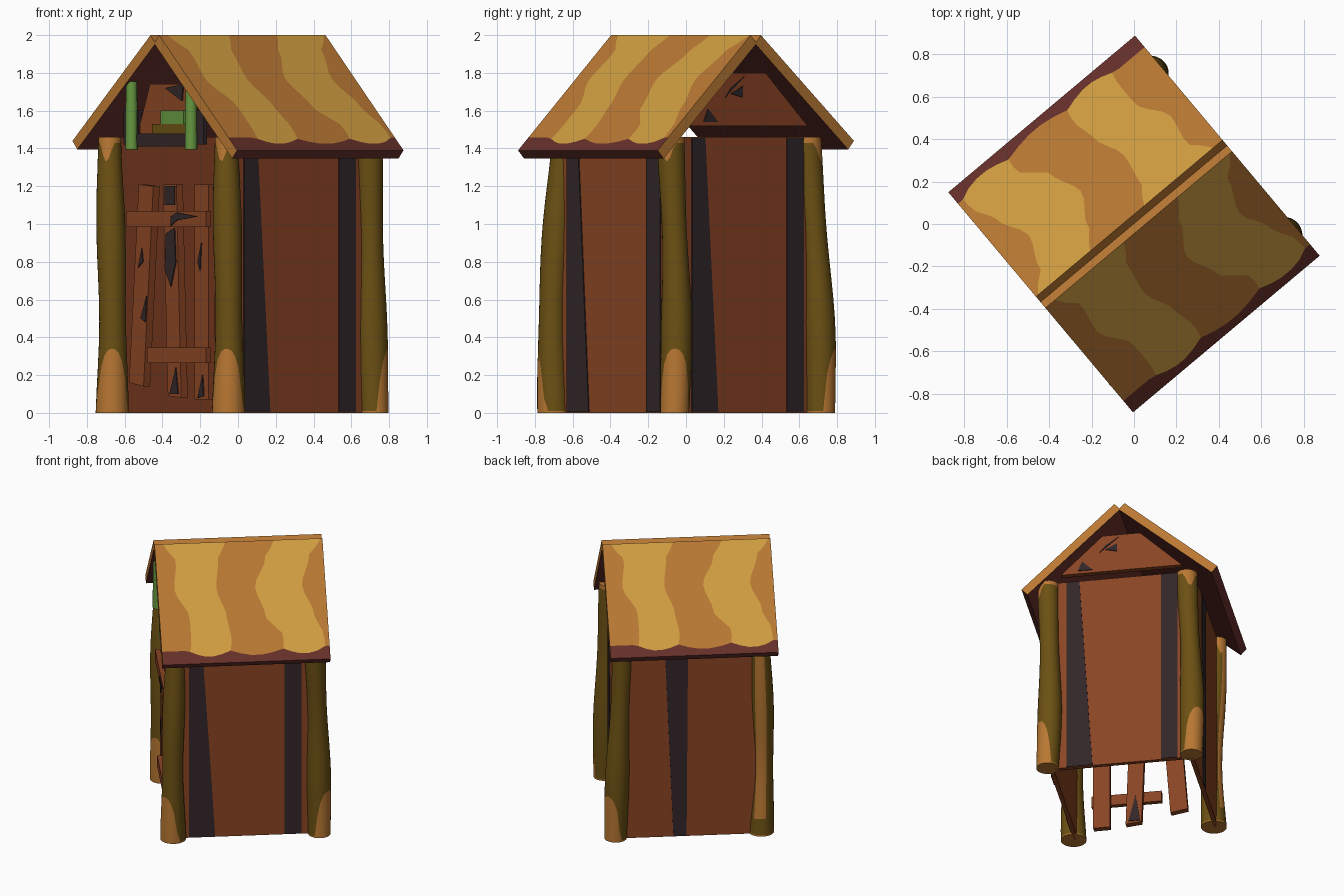
import bpy, bmesh, math
from mathutils import Matrix, Vector

if "Cube" in bpy.data.objects:
    bpy.data.objects.remove(bpy.data.objects["Cube"])

TURN = Matrix.Rotation(math.radians(-50), 4, 'Z')   # whole hut is turned on the grid


def material(name, hexa):
    lin = [((c / 255 + 0.055) / 1.055) ** 2.4 for c in bytes.fromhex(hexa)]
    m = bpy.data.materials.new(name)
    m.diffuse_color = (*lin, 1)
    m.use_nodes = True
    m.node_tree.nodes["Principled BSDF"].inputs["Base Color"].default_value = m.diffuse_color
    return m


ORANGE = material("orange wood", "B97833")
YELLOW = material("yellow wood", "D09D41")
BROWN = material("red brown wood", "8A4423")
DARK = material("dark crack", "322629")
MAROON = material("maroon edge", "66302A")
OLIVE = material("olive bark", "6B5013")
GREEN = material("green paint", "65963F")


def finish(name, bm, mats, matrix=TURN, smooth=False):
    bmesh.ops.recalc_face_normals(bm, faces=bm.faces)
    me = bpy.data.meshes.new(name)
    bm.to_mesh(me)
    bm.free()
    for m in mats:
        me.materials.append(m)
    ob = bpy.data.objects.new(name, me)
    bpy.context.collection.objects.link(ob)
    ob.matrix_world = matrix
    if smooth:
        bpy.ops.object.select_all(action='DESELECT')
        ob.select_set(True)
        bpy.context.view_layer.objects.active = ob
        bpy.ops.object.shade_smooth_by_angle(angle=math.radians(40))
    return ob


def board(name, pts, y0, y1, mat, side=0):
    """Outline in x-z, thick from y0 to y1, swung round to one side of the hut."""
    bm = bmesh.new()
    a = [bm.verts.new((x, y0, z)) for x, z in pts]
    b = [bm.verts.new((x, y1, z)) for x, z in pts]
    bm.faces.new(a)
    bm.faces.new(b[::-1])
    for i in range(len(pts)):
        j = (i + 1) % len(pts)
        bm.faces.new((a[i], b[i], b[j], a[j]))
    return finish(name, bm, [mat], TURN @ Matrix.Rotation(math.radians(side), 4, 'Z'))


def rect(x0, x1, z0, z1):
    return [(x0, z0), (x1, z0), (x1, z1), (x0, z1)]


def interp(t, ts, vs):
    for k in range(len(ts) - 1):
        if t <= ts[k + 1]:
            f = (t - ts[k]) / (ts[k + 1] - ts[k])
            f = f * f * (3 - 2 * f)
            return vs[k] + (vs[k + 1] - vs[k]) * f
    return vs[-1]


# Roof slabs: grid columns follow the wavy grain edges, last row is the worn eave
TS = [0, .15, .38, .62, .8, 1]
GRAIN = [[0] * 6,
         [.05, .12, .10, .18, .18, .16],
         [.42, .37, .35, .40, .42, .40],
         [.71, .65, .58, .63, .73, .72],
         [.99, .91, .86, .92, .97, .98],
         [1] * 6]


def roof(name, drop, spin):
    M, R, W, L, TH = 5, 14, .643, .575, .06
    n = Vector((drop, 0, W)).normalized() * TH
    bm = bmesh.new()
    cols = 5 * M
    top, bot = [], []
    for c in range(cols + 1):
        band, f = min(c // M, 4), c / M - min(c // M, 4)
        eave = .90 + .045 * math.sin(math.pi * f) if 0 < band < 4 else .89
        tc, bc = [], []
        for r in range(R + 2):
            t = eave * r / R if r <= R else 1
            lo, hi = interp(t, TS, GRAIN[band]), interp(t, TS, GRAIN[band + 1])
            s = lo + (hi - lo) * f
            p = Vector((.035 + W * t, -L + 2 * L * s, 2 - drop * t))
            tc.append(bm.verts.new(p))
            bc.append(bm.verts.new(p - n))
        top.append(tc)
        bot.append(bc)

    def face(mi, *v):
        bm.faces.new(v).material_index = mi
    for c in range(cols):
        for r in range(R + 1):
            mi = 2 if r == R else (c // M) % 2
            face(mi, top[c][r], top[c][r + 1], top[c + 1][r + 1], top[c + 1][r])
            face(2, bot[c][r], bot[c + 1][r], bot[c + 1][r + 1], bot[c][r + 1])
        face(0, top[c][0], top[c + 1][0], bot[c + 1][0], bot[c][0])
        face(2, top[c][-1], bot[c][-1], bot[c + 1][-1], top[c + 1][-1])
    for c in (0, cols):
        for r in range(R + 1):
            face(0, top[c][r], bot[c][r], bot[c][r + 1], top[c][r + 1])
    finish(name, bm, [ORANGE, YELLOW, MAROON], TURN @ Matrix.Rotation(spin, 4, 'Z'))


roof("roof_right", .61, 0)
roof("roof_left", .56, math.pi)


# Log posts: bark in the middle, bare wood at the chipped ends
def post(name, base, top, chip, bend, bare=None):
    N, K, H = 24, 12, 1.46
    chip = math.radians(chip + 50)
    bm = bmesh.new()
    rings = []
    for k in range(K + 5):
        ring = []
        for i in range(N):
            a = math.tau * i / N
            c = max(0, math.cos(a - chip))
            lo = .01 + .33 * math.sqrt(max(0, 1 - ((1 - c) / .6) ** 1.2)) if c > .4 else .01
            hi = H - .03 - .1 * max(0, math.cos(2 * (a - chip) + .5)) ** 2
            zs = [0, lo / 2, lo] + [lo + (hi - lo) * q / K for q in range(1, K + 1)] + [(hi + H) / 2, H]
            z = zs[k]
            f = z / H
            r = .082 - .016 * f + .006 * math.sin(f * 9 + bend * 90)
            x = base[0] + (top[0] - base[0]) * f + bend * math.sin(f * math.pi * 1.4)
            y = base[1] + (top[1] - base[1]) * f - bend * .6 * math.sin(f * math.pi * 1.2)
            ring.append(bm.verts.new((x + r * math.cos(a), y + r * math.sin(a), z)))
        rings.append(ring)
    for k in range(K + 4):
        for i in range(N):
            j = (i + 1) % N
            f = bm.faces.new((rings[k][i], rings[k][j], rings[k + 1][j], rings[k + 1][i]))
            f.material_index = 0 if 2 <= k < K + 2 else 1
            if bare is not None and k >= 3:
                if math.cos(math.tau * (i + .5) / N - math.radians(bare + 50)) > .88:
                    f.material_index = 1
    bm.faces.new(rings[0][::-1]).material_index = 1
    bm.faces.new(rings[-1]).material_index = 1
    finish(name, bm, [OLIVE, ORANGE], smooth=True)


post("front_left_post", (-.47, -.475), (-.48, -.475), -92, .02, 115)
post("front_right_post", (.504, -.488), (.474, -.47), -100, .018)
post("back_right_post", (.509, .513), (.497, .484), -5, -.012)
post("back_left_post", (-.49, .525), (-.46, .47), 80, -.012)

# Side and back walls with dark grain stripes
for side, nm in ((90, "right"), (180, "back"), (-90, "left")):
    board(nm + "_wall", rect(-.48, .48, 0, 1.46), -.50, -.47, BROWN, side)
    if nm == "left":
        stripes = [[(-.13, .004), (-.04, .004), (-.03, 1.455), (-.19, 1.455)]]
    else:
        stripes = [[(-.38, .004), (-.2, .004), (-.29, 1.455), (-.38, 1.455)],
                   rect(.275, .39, .004, 1.455)]
    for i, s in enumerate(stripes):
        board(f"{nm}_wall_stripe_{i + 1}", s, -.506, -.5, DARK, side)

# Gable boards with cracks
board("back_gable", [(-.42, 1.52), (.42, 1.52), (.13, 1.8), (-.13, 1.8)], -.5, -.46, BROWN, 180)
for i, s in enumerate(([(-.15, 1.67), (-.02, 1.78), (-.11, 1.72)],
                       [(-.11, 1.69), (-.03, 1.67), (-.03, 1.73)],
                       [(-.3, 1.54), (-.2, 1.54), (-.27, 1.61)])):
    board(f"back_gable_crack_{i + 1}", s, -.506, -.5, DARK, 180)
board("front_gable", [(-.23, 1.48), (.23, 1.48), (.17, 1.74), (-.13, 1.74)], -.5, -.47, BROWN)
board("front_gable_crack", [(0, 1.72), (.14, 1.65), (.15, 1.74)], -.506, -.5, DARK)

# Green frame in the front gable
for s, nm in ((-1, "left"), (1, "right")):
    bm = bmesh.new()
    bmesh.ops.create_cone(bm, cap_ends=True, segments=12, radius1=.034, radius2=.03, depth=.36,
                          matrix=Matrix.Translation((s * .245, -.53, 1.575)))
    finish(f"gable_{nm}_pole", bm, [GREEN], smooth=True)
    board(f"gable_{nm}_shadow_board", rect(s * .27 - .06, s * .27 + .06, 1.42, 1.6), -.515, -.49, DARK)
board("gable_dark_rail", rect(-.22, .22, 1.41, 1.48), -.52, -.48, DARK)
board("gable_olive_rail", rect(-.1, .2, 1.48, 1.53), -.51, -.48, OLIVE)
board("gable_green_rail", rect(-.03, .16, 1.53, 1.6), -.51, -.48, GREEN)

# Door: three crooked planks and two cross bars, with cracks
planks = [[(-.29, .16), (-.17, .14), (-.09, 1.2), (-.21, 1.21)],
          [(.03, .09), (.14, .08), (.10, 1.21), (-.01, 1.21)],
          [(.25, .07), (.365, .07), (.365, 1.21), (.25, 1.21)]]
for i, p in enumerate(planks):
    board(f"door_plank_{i + 1}", p, -.51, -.465, BROWN)
board("door_upper_bar", rect(-.27, .385, .985, 1.07), -.545, -.51, BROWN)
board("door_lower_bar", rect(-.1, .385, .265, .345), -.545, -.51, BROWN)
cracks = [[(.01, .76), (.06, .67), (.1, .8), (.09, .98), (.02, .95)],
          [(.01, 1.1), (.09, 1.1), (.09, 1.2), (.01, 1.2)],
          [(.05, .1), (.12, .1), (.1, .24)],
          [(-.21, .77), (-.18, .87), (-.17, .8)],
          [(-.15, .48), (-.14, .62), (-.19, .5)],
          [(.28, .08), (.33, .09), (.32, .2)],
          [(.28, .8), (.31, .9), (.30, .75)]]
for i, c in enumerate(cracks):
    board(f"door_crack_{i + 1}", c, -.516, -.51, DARK)
board("bar_crack", [(.1, .99), (.15, 1.02), (.32, 1.04), (.15, 1.06), (.1, 1.04)], -.551, -.545, DARK)
for s in ("front", "back"):
    k = -1 if s == "front" else 1
    p = planks[1] if k < 0 else planks[0]
board("plank_back_crack", [(.04, .1), (.12, .1), (.07, .3)], -.465, -.459, DARK)
